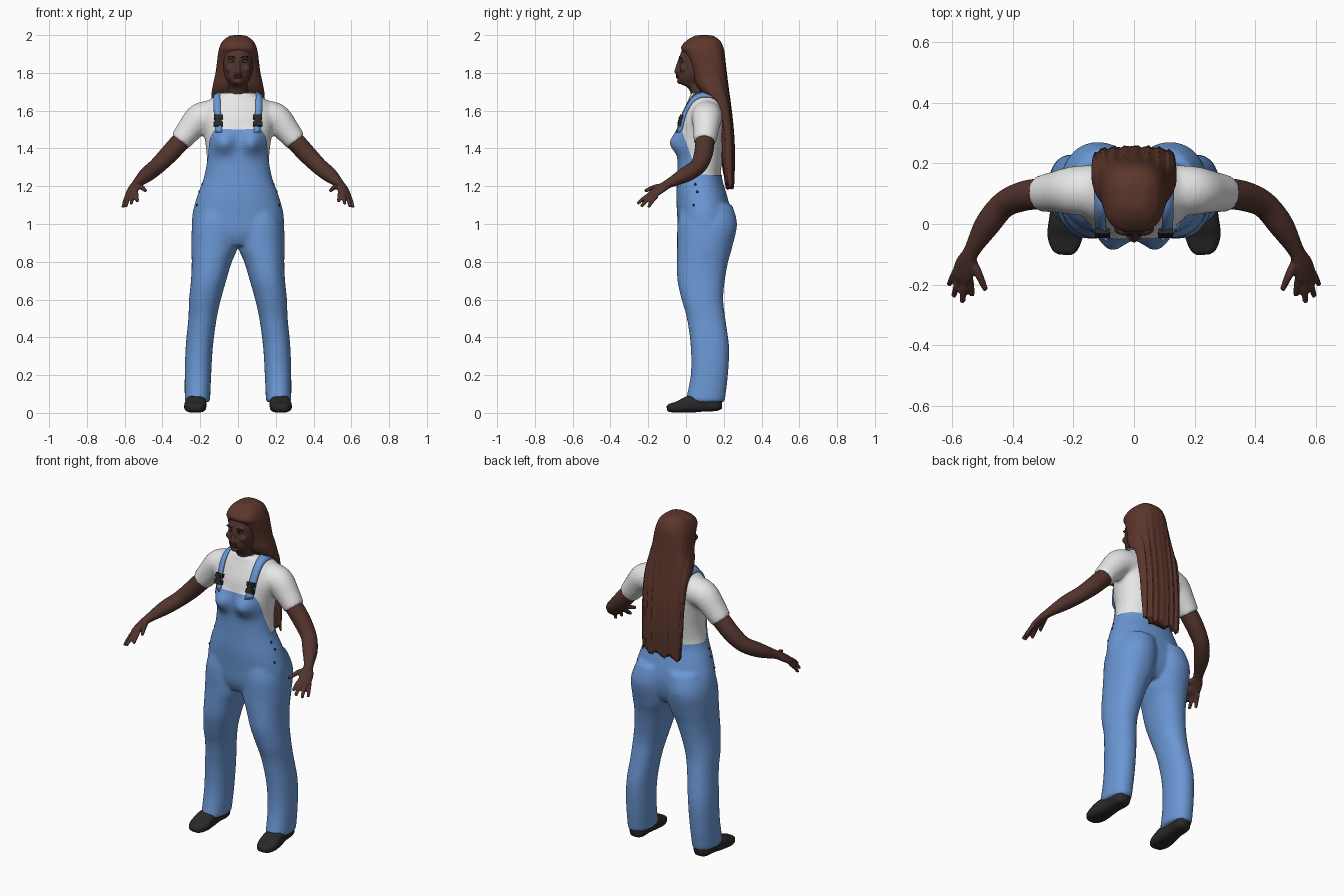
import bpy, bmesh, math
from mathutils import Vector, Matrix
from mathutils.bvhtree import BVHTree

cube = bpy.data.objects.get("Cube")
if cube:
    bpy.data.objects.remove(cube, do_unlink=True)


def material(name, rgb):
    m = bpy.data.materials.new(name)
    m.use_nodes = True
    m.diffuse_color = (*rgb, 1)
    m.node_tree.nodes["Principled BSDF"].inputs["Base Color"].default_value = (*rgb, 1)
    return m


SKIN = material("skin brown", (0.085, 0.034, 0.026))
HAIR = material("hair brown", (0.105, 0.037, 0.025))
WHITE = material("shirt white", (0.8, 0.8, 0.8))
DENIM = material("denim blue", (0.145, 0.31, 0.66))
BLACK = material("shoe black", (0.022, 0.022, 0.022))
EYE = material("eye grey", (0.3, 0.28, 0.26))
LIP = material("lip brown", (0.06, 0.022, 0.02))


def refine(rows, k=6):
    """Smooth interpolation through rows of numbers."""
    out = []
    for i in range(len(rows) - 1):
        a, b, c, d = (rows[max(i - 1, 0)], rows[i], rows[i + 1], rows[min(i + 2, len(rows) - 1)])
        for j in range(k):
            t = j / k
            out.append([q + 0.5 * t * (r - p + t * (2 * p - 5 * q + 4 * r - s + t * (3 * (q - r) + s - p)))
                        for p, q, r, s in zip(a, b, c, d)])
    return out + [list(rows[-1])]


def skin_rings(bm, rings):
    loops = [[bm.verts.new(p) for p in ring] for ring in rings]
    n = len(loops[0])
    for a, b in zip(loops, loops[1:]):
        for i in range(n):
            bm.faces.new((a[i], a[(i + 1) % n], b[(i + 1) % n], b[i]))
    bm.faces.new(loops[0])
    bm.faces.new(loops[-1])


def ring(c, u, v, n, e):
    pts = []
    for i in range(n):
        a = math.tau * i / n
        x, y = (math.copysign(abs(f) ** (2 / e), f) for f in (math.cos(a), math.sin(a)))
        pts.append(c + u * x + v * y)
    return pts


def stack(bm, rows, s=1, n=64, e=2.2):
    """Level sections: height, centre x, half width, front y, back y."""
    skin_rings(bm, [ring(Vector((s * cx, (f + b) / 2, z)), Vector((rx, 0, 0)),
                         Vector((0, (b - f) / 2, 0)), n, e) for z, cx, rx, f, b in refine(rows)])


def tube(bm, rows, s=1, ref=(1, 0, 0), n=24, e=2):
    """Sections along a path: x, y, z, half width along ref, other half width."""
    rows = refine(rows)
    pts = [Vector((s * r[0], r[1], r[2])) for r in rows]
    ref = Vector((s * ref[0], ref[1], ref[2]))
    rings = []
    for i, r in enumerate(rows):
        t = (pts[min(i + 1, len(pts) - 1)] - pts[max(i - 1, 0)]).normalized()
        u = (ref - t * ref.dot(t)).normalized()
        rings.append(ring(pts[i], u * r[3], t.cross(u) * r[4], n, e))
    skin_rings(bm, rings)


def finish(name, bm, mat, voxel=0, smooth=4):
    """Make an object, optionally fusing its volumes into one skin."""
    bmesh.ops.recalc_face_normals(bm, faces=bm.faces)
    me = bpy.data.meshes.new(name)
    bm.to_mesh(me)
    bm.free()
    ob = bpy.data.objects.new(name, me)
    bpy.context.collection.objects.link(ob)
    if voxel:
        m = ob.modifiers.new("fuse", "REMESH")
        m.mode, m.voxel_size = "VOXEL", voxel
        m = ob.modifiers.new("soften", "SMOOTH")
        m.iterations = smooth
        dg = bpy.context.evaluated_depsgraph_get()
        ob.data = bpy.data.meshes.new_from_object(ob.evaluated_get(dg))
        ob.modifiers.clear()
    ob.data.materials.clear()
    ob.data.materials.append(mat)
    ob.data.polygons.foreach_set("use_smooth", [True] * len(ob.data.polygons))
    return ob


def tree_of(ob):
    bm = bmesh.new()
    bm.from_mesh(ob.data)
    return BVHTree.FromBMesh(bm), bm


def blob(bm, c, r):
    bmesh.ops.create_uvsphere(bm, u_segments=16, v_segments=10, radius=1,
                              matrix=Matrix.Translation(c) @ Matrix.Diagonal((*r, 1)))


# Clothed body: torso with bust, legs and sleeves fused together
bm = bmesh.new()
stack(bm, [(0.89, 0, .19, -.01, .19), (0.95, 0, .235, -.035, .225), (1.05, 0, .236, -.042, .235),
           (1.15, 0, .21, -.046, .212), (1.25, 0, .174, -.042, .185), (1.35, 0, .165, -.04, .195),
           (1.45, 0, .176, -.043, .207), (1.55, 0, .195, -.032, .212), (1.62, 0, .185, -.005, .208),
           (1.665, 0, .14, .015, .195), (1.695, 0, .09, .025, .165)])
for v in bm.verts:
    if v.co.y < .08:
        v.co.y -= .05 * math.exp(-((abs(v.co.x) - .077) / .05) ** 2 - ((v.co.z - 1.43) / .055) ** 2)
for s in (1, -1):
    stack(bm, [(.06, .215, .062, .002, .2), (.2, .212, .065, .03, .217), (.35, .205, .067, .03, .223),
               (.5, .188, .07, .01, .203), (.6, .175, .079, -.018, .192), (.7, .156, .088, -.04, .2),
               (.8, .139, .101, -.043, .218), (.88, .124, .118, -.042, .24), (1.0, .118, .118, -.04, .265),
               (1.1, .1, .1, -.02, .24)], s)
    tube(bm, [(.13, .11, 1.575, .085, .08), (.2, .11, 1.56, .08, .08), (.26, .105, 1.495, .068, .068),
              (.307, .1, 1.435, .06, .058)], s, (0, 1, 0))
cloth = finish("shirt", bm, WHITE, .011, 5)
tree, bm = tree_of(cloth)

# Dungarees: cut along the bib top, bib sides and waist, lifted off the shirt
SLOPE = .35
for co, no in (((0, 0, 1.5), (0, 0, 1)), ((0, 0, 1.26), (0, 0, 1)), ((0, -.02, 1.5), (0, 1, SLOPE))):
    bmesh.ops.bisect_plane(bm, geom=bm.verts[:] + bm.edges[:] + bm.faces[:], plane_co=co, plane_no=no)


def is_denim(c):
    return c.z < 1.26 or (c.z < 1.5 and c.y < -.02 + (1.5 - c.z) * SLOPE)


shirt = bm.copy()
bm.normal_update()
moves = [(v, v.normal.copy()) for v in bm.verts]
for v, n in moves:
    v.co += n * .005
bmesh.ops.delete(bm, geom=[f for f, g in zip(bm.faces, shirt.faces)
                           if not is_denim(g.calc_center_median())], context="FACES")
bmesh.ops.delete(shirt, geom=[f for f in shirt.faces if f.calc_center_median().z < 1.2], context="FACES")
shirt.to_mesh(cloth.data)
shirt.free()
dungarees = finish("dungarees", bm, DENIM)


# Straps wrapped over the shoulders, with buckles and side buttons
def on_body(x, deg, lift):
    a = math.radians(deg)
    d = Vector((0, -math.cos(a), math.sin(a)))
    c = Vector((x, .1, 1.5))
    hit = tree.ray_cast(c + d, -d)[0]
    return (hit or c + d * .12) + d * lift


straps, buckles = bmesh.new(), bmesh.new()
for s in (1, -1):
    sections = []
    for deg in range(-6, 232, 7):
        x = .103 + .01 * math.sin(math.radians(max(0, min(deg, 180)))) - .045 * max(0, deg - 110) / 120
        l0, l1 = s * (x - .018), s * (x + .018)
        sections.append([on_body(l0, deg, 0), on_body(l1, deg, 0), on_body(l1, deg, .012), on_body(l0, deg, .012)])
    skin_rings(straps, sections)
    for deg, size in ((12, (.05, .02, .022)), (20, (.03, .024, .04)), (28, (.048, .02, .022))):
        p = on_body(s * .104, deg, .012)
        t = on_body(s * .104, deg + 6, 0) - on_body(s * .104, deg - 6, 0)
        tilt = Matrix.Rotation(-math.atan2(t.y, t.z), 4, "X")
        bmesh.ops.create_cube(buckles, size=1, matrix=Matrix.Translation(p) @ tilt @ Matrix.Diagonal((*size, 1)))
    for y, z in ((.05, 1.21), (.06, 1.17), (.04, 1.1)):
        hit = tree.ray_cast(Vector((s, y, z)), Vector((-s, 0, 0)))[0]
        blob(buckles, hit + Vector((s * .005, 0, 0)), (.005, .007, .007))
finish("straps", straps, DENIM)
ob = finish("buckles_and_buttons", buckles, BLACK)
ob.data.polygons.foreach_set("use_smooth", [False] * len(ob.data.polygons))

# Arms and hands
bm = bmesh.new()
ACROSS = (.043, .015, -.02)
for s in (1, -1):
    tube(bm, [(.25, .105, 1.49, .05, .05), (.31, .1, 1.43, .051, .051), (.37, .09, 1.365, .049, .049),
              (.43, .062, 1.305, .044, .044), (.485, -.005, 1.26, .042, .04), (.535, -.09, 1.215, .027, .024),
              (.553, -.13, 1.19, .036, .02), (.566, -.17, 1.162, .037, .017), (.572, -.185, 1.15, .03, .012)],
         s, ACROSS)
    for base, tip in (((.543, -.165, 1.172), (.532, -.235, 1.12)), ((.558, -.172, 1.165), (.565, -.258, 1.107)),
                      ((.574, -.17, 1.155), (.594, -.238, 1.092)), ((.587, -.155, 1.147), (.609, -.2, 1.088))):
        mid = [(a + b) / 2 for a, b in zip(base, tip)]
        mid[2] += .006
        tube(bm, [(*base, .012, .012), (*mid, .0115, .0115), (*tip, .009, .009)], s, ACROSS, 12)
    tube(bm, [(.537, -.115, 1.2, .016, .016), (.512, -.165, 1.195, .014, .014), (.488, -.218, 1.175, .009, .009)],
         s, ACROSS, 12)
finish("arms_and_hands", bm, SKIN, .0055, 3)

# Head and neck with nose, brow and cheeks
bm = bmesh.new()
stack(bm, [(1.64, 0, .066, .025, .16), (1.69, 0, .056, .025, .15), (1.725, 0, .05, .005, .14),
           (1.742, 0, .048, -.03, .14), (1.77, 0, .064, -.042, .15), (1.8, 0, .075, -.04, .17),
           (1.84, 0, .081, -.036, .18), (1.88, 0, .083, -.034, .185), (1.92, 0, .078, -.022, .185),
           (1.96, 0, .058, .005, .16), (1.98, 0, .03, .04, .12)])
tube(bm, [(0, -.03, 1.875, .01, .01), (0, -.042, 1.835, .011, .012), (0, -.048, 1.806, .015, .013),
          (0, -.038, 1.795, .014, .01)])
for s in (1, -1):
    blob(bm, (s * .015, -.038, 1.805), (.011, .013, .009))
    blob(bm, (s * .032, -.026, 1.883), (.025, .012, .009))
    blob(bm, (s * .045, -.016, 1.822), (.022, .018, .02))
blob(bm, (0, -.035, 1.755), (.022, .013, .014))
blob(bm, (0, -.036, 1.782), (.026, .014, .012))
head = finish("head", bm, SKIN, .005, 4)
face, bm = tree_of(head)
bm.free()


def on_face(x, z):
    return face.ray_cast(Vector((x, -1, z)), Vector((0, 1, 0)))[0]


# Eyes, brows and lips
eyes, irises, brows, lips = (bmesh.new() for _ in range(4))
for s in (1, -1):
    p = on_face(s * .032, 1.862)
    blob(eyes, p, (.013, .004, .006))
    blob(irises, p + Vector((0, -.003, 0)), (.006, .003, .006))
    for dz in (.0065, -.006):
        tube(brows, [(*(on_face(s * x, 1.862 + dz - k)), .002, .002)
                     for x, k in ((.018, dz / 2), (.032, 0), (.047, dz / 2))], 1, (0, 0, 1), 8)
    tube(brows, [(*on_face(s * x, z), .0035, .003) for x, z in ((.014, 1.88), (.034, 1.887), (.052, 1.882))],
         1, (0, 0, 1), 8)
for z, h in ((1.786, .005), (1.776, .006)):
    tube(lips, [(*on_face(x, z), r, r) for x, r in ((-.024, .001), (-.01, h), (.01, h), (.024, .001))], 1, (0, 0, 1), 10)
finish("eyes", eyes, EYE)
finish("irises", irises, BLACK)
finish("brows_and_lashes", brows, BLACK)
finish("lips", lips, LIP)

# Long hair: cap, side curtains and a sheet down the back
bm = bmesh.new()
stack(bm, [(2.0, 0, .012, .08, .11), (1.995, 0, .045, .045, .145), (1.97, 0, .08, .002, .18),
           (1.935, 0, .098, -.026, .198), (1.9, 0, .106, -.008, .205), (1.85, 0, .112, .015, .21),
           (1.8, 0, .119, .032, .215), (1.74, 0, .132, .05, .222), (1.69, 0, .14, .085, .228),
           (1.63, 0, .139, .15, .236), (1.5, 0, .136, .18, .25), (1.35, 0, .132, .19, .256),
           (1.2, 0, .126, .212, .25)], n=112, e=2.6)
for v in bm.verts:
    fade = min(1, max(0, (1.96 - v.co.z) / .3))
    if v.co.y > .12:
        v.co.y += fade * (.0035 * math.sin(v.co.x * 170) + .002 * math.sin(v.co.x * 390 + 1))
    if v.co.z < 1.26:
        v.co.z += .014 * math.sin(v.co.x * 75) + .007 * math.sin(v.co.x * 240)
finish("long_hair", bm, HAIR)

# Shoes
bm = bmesh.new()
for s in (1, -1):
    tube(bm, [(.23, -.1, .024, .022, .012), (.229, -.085, .026, .042, .022), (.227, -.04, .032, .058, .031),
              (.224, .02, .046, .055, .045), (.219, .09, .052, .048, .045), (.215, .16, .052, .047, .042),
              (.215, .19, .052, .028, .03)], s, (1, 0, 0), 32, 2.8)
for v in bm.verts:
    v.co.z = max(v.co.z, 0)
finish("shoes", bm, BLACK)
for ob in bpy.context.collection.objects:
    ob.select_set(False)
